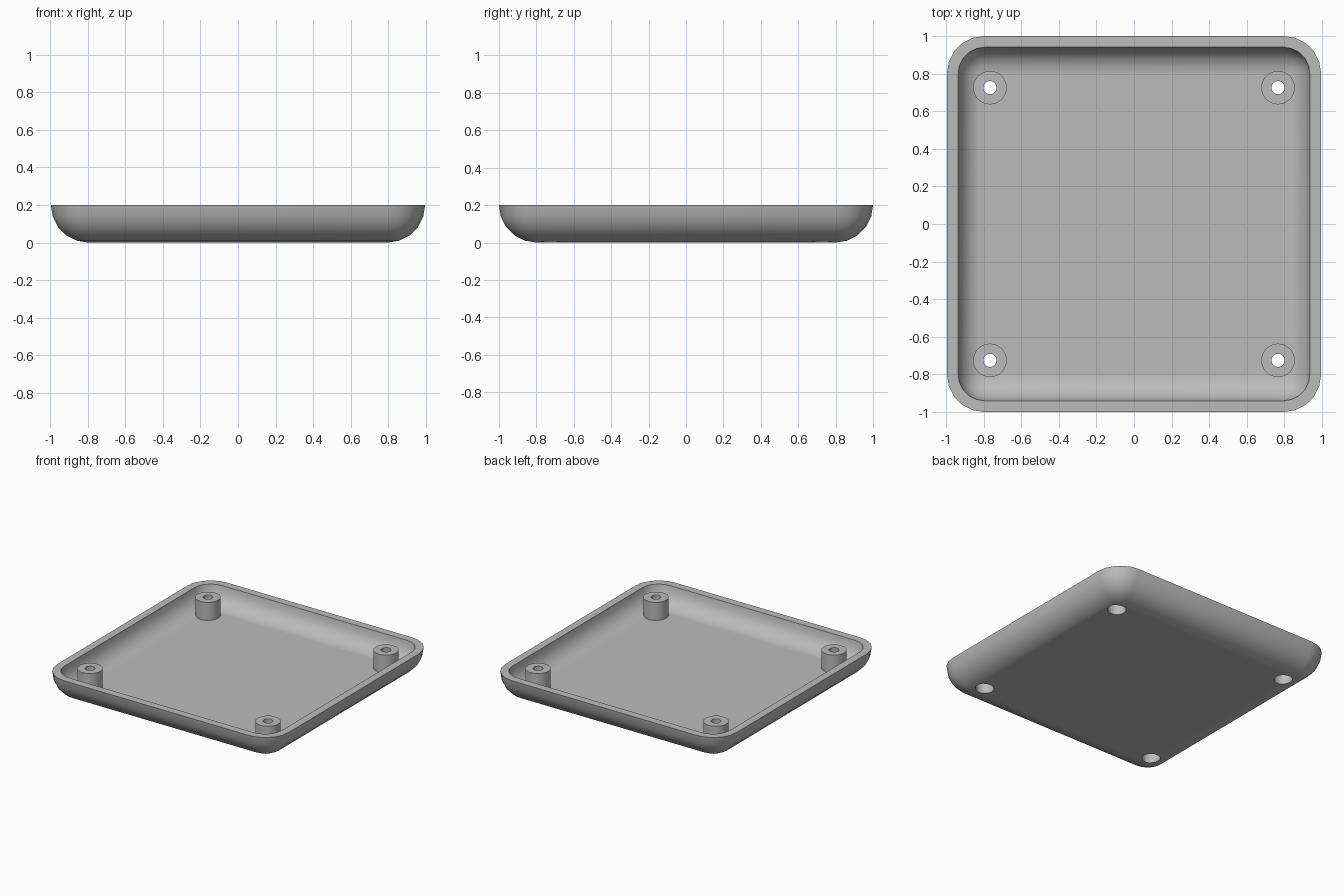
import bpy, bmesh
from math import sin, cos, pi, radians

if "Cube" in bpy.data.objects:
    bpy.data.objects.remove(bpy.data.objects["Cube"])

HEIGHT = 0.2               # rim height, also the outer edge radius
WALL = 0.06
CORNER_X, CORNER_Y = 0.795, 0.8
BOSS_X, BOSS_Y = 0.766, 0.725
BORE = 0.065
STEPS = 5                  # facets per quarter turn

grey = bpy.data.materials.new("plain grey")
grey.use_nodes = True
COLOUR = (0.5, 0.5, 0.5, 1)
grey.diffuse_color = COLOUR
grey.node_tree.nodes["Principled BSDF"].inputs["Base Color"].default_value = COLOUR


def make_object(name, bm):
    bmesh.ops.recalc_face_normals(bm, faces=bm.faces[:])
    mesh = bpy.data.meshes.new(name)
    bm.to_mesh(mesh)
    bm.free()
    mesh.materials.append(grey)
    ob = bpy.data.objects.new(name, mesh)
    bpy.context.collection.objects.link(ob)
    return ob


def smooth(ob):
    bpy.ops.object.select_all(action='DESELECT')
    ob.select_set(True)
    bpy.context.view_layer.objects.active = ob
    bpy.ops.object.shade_smooth_by_angle(angle=radians(30))


def bridge(bm, a, b):
    for i in range(len(a)):
        j = (i + 1) % len(a)
        bm.faces.new((a[i], a[j], b[j], b[i]))


def rounded_ring(bm, radius, z):
    """Rounded rectangle whose corners swing about fixed centres."""
    ring = []
    for q, (sx, sy) in enumerate(((1, 1), (-1, 1), (-1, -1), (1, -1))):
        for i in range(STEPS + 1):
            a = (q + i / STEPS) * pi / 2
            ring.append(bm.verts.new((sx * CORNER_X + radius * cos(a),
                                      sy * CORNER_Y + radius * sin(a), z)))
    return ring


def bowl(bm, radius):
    """Quarter-round sides falling from the rim to a flat floor."""
    rings = []
    for i in range(STEPS + 1):
        a = i / STEPS * pi / 2
        r = max(radius * cos(a), 0.001)
        rings.append(rounded_ring(bm, r, HEIGHT - radius * sin(a)))
    for a, b in zip(rings, rings[1:]):
        bridge(bm, a, b)
    bm.faces.new(rings[-1])
    return rings[0]


# Tray shell: outer and inner bowls joined by a flat rim
bm = bmesh.new()
bridge(bm, bowl(bm, HEIGHT), bowl(bm, HEIGHT - WALL))
tray = make_object("tray_shell", bm)

# Screw bores through the floor
bm = bmesh.new()
for sx in (-1, 1):
    for sy in (-1, 1):
        made = bmesh.ops.create_cone(bm, cap_ends=True, segments=32,
                                     radius1=BORE, radius2=BORE, depth=0.3)
        bmesh.ops.translate(bm, verts=made["verts"],
                            vec=(sx * BOSS_X, sy * BOSS_Y, 0))
cutter = make_object("bore_cutter", bm)
cutter.hide_render = True
smooth(tray)
cut = tray.modifiers.new("screw bores", 'BOOLEAN')
cut.operation = 'DIFFERENCE'
cut.solver = 'EXACT'
cut.object = cutter
bpy.ops.object.modifier_apply(modifier=cut.name)
bpy.data.objects.remove(cutter)
smooth(tray)

# Screw bosses: turned sleeves with a wide bore below and a narrow hole on top
PROFILE = ((BORE, 0.05), (0.089, 0.05), (0.089, HEIGHT),
           (0.035, HEIGHT), (0.035, 0.14), (BORE, 0.14))
for side, sx in (("right", -1), ("left", 1)):
    for end, sy in (("front", -1), ("back", 1)):
        bm = bmesh.new()
        rings = [[bm.verts.new((r * cos(k * pi / 16), r * sin(k * pi / 16), z))
                  for k in range(32)] for r, z in PROFILE]
        for a, b in zip(rings, rings[1:] + rings[:1]):
            bridge(bm, a, b)
        boss = make_object(f"{end}_{side}_screw_boss", bm)
        boss.location = (sx * BOSS_X, sy * BOSS_Y, 0)
        smooth(boss)
